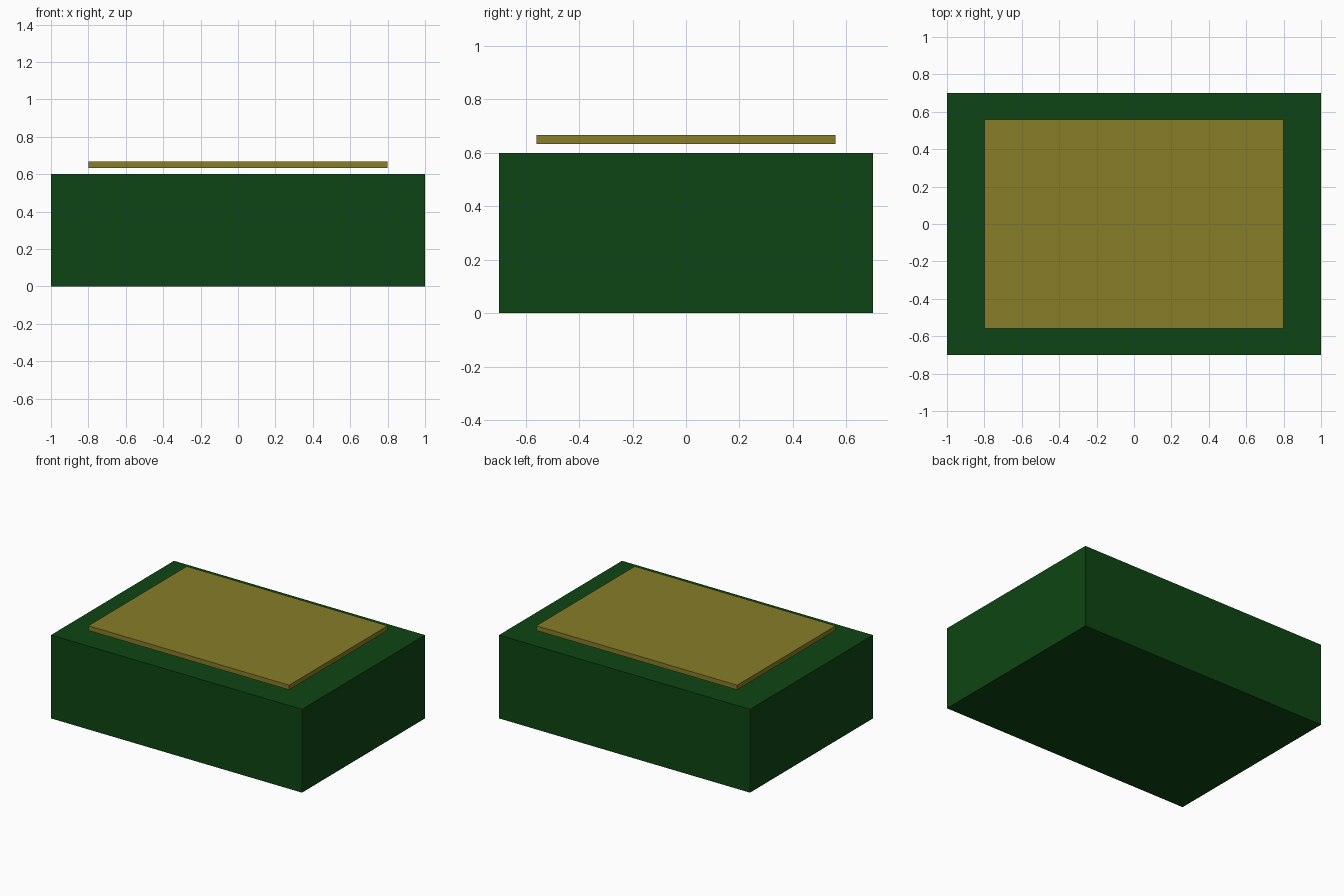
import bpy

if "Cube" in bpy.data.objects:
    bpy.data.objects.remove(bpy.data.objects["Cube"])


def material(name, rgb):
    mat = bpy.data.materials.new(name)
    mat.diffuse_color = (*rgb, 1.0)
    mat.use_nodes = True
    mat.node_tree.nodes["Principled BSDF"].inputs["Base Color"].default_value = mat.diffuse_color
    return mat


def box(name, width, depth, z_min, z_max, mat):
    bpy.ops.mesh.primitive_cube_add(size=1, location=(0, 0, (z_min + z_max) / 2))
    obj = bpy.context.object
    obj.name = name
    obj.scale = (width, depth, z_max - z_min)
    bpy.ops.object.transform_apply(location=False, rotation=False, scale=True)
    obj.data.materials.append(mat)
    return obj


green = material("dark_green", (0.004, 0.06, 0.0065))
gold = material("dull_gold", (0.242, 0.205, 0.021))

# Solid base block
box("base_block", 2.0, 1.4, 0.0, 0.6, green)

# Thin panel floating just above the block
box("top_panel", 1.6, 1.12, 0.633, 0.667, gold)
